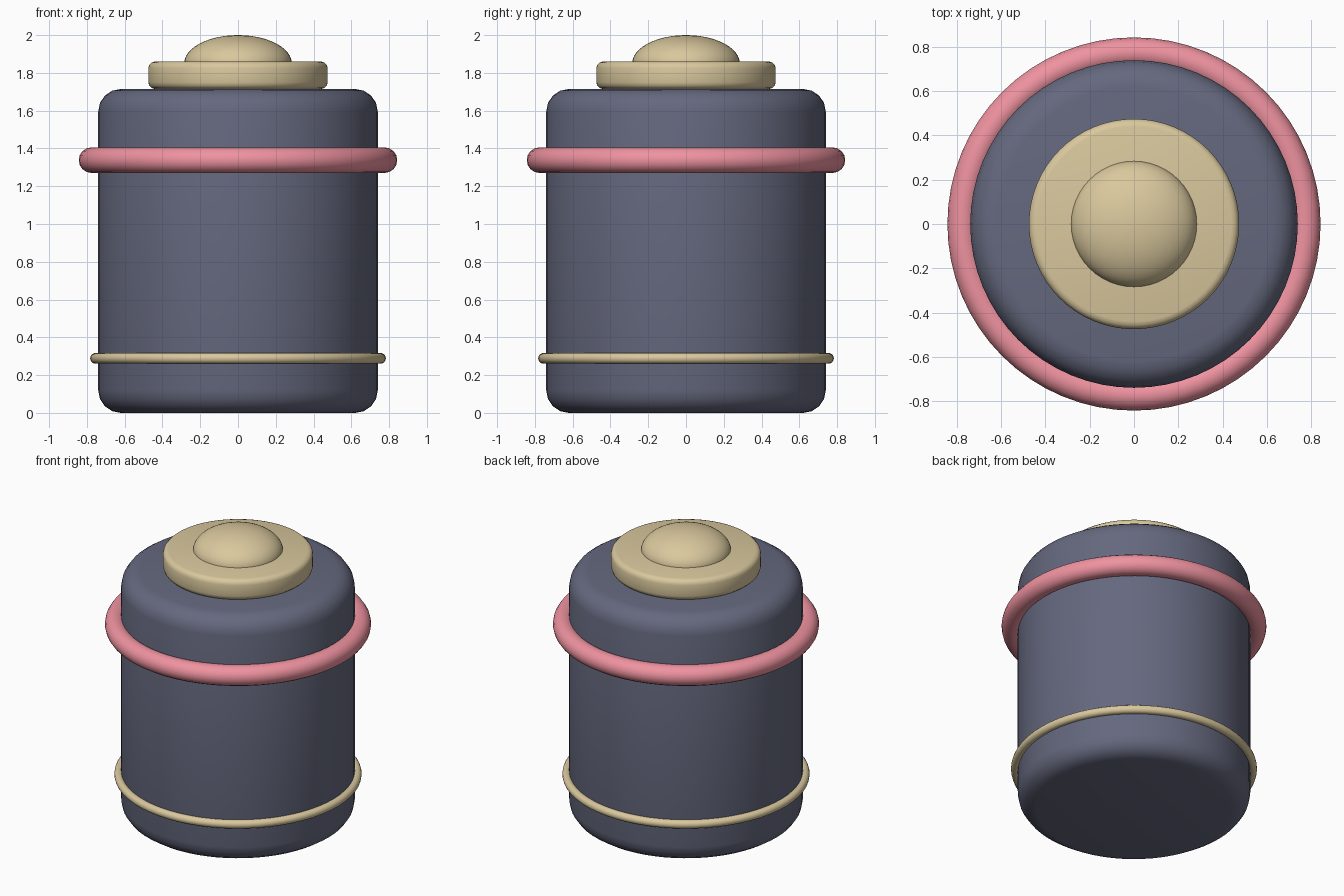
import bpy, math

if "Cube" in bpy.data.objects:
    bpy.data.objects.remove(bpy.data.objects["Cube"])

def material(name, rgb):
    m = bpy.data.materials.new(name)
    m.diffuse_color = (*rgb, 1)
    m.use_nodes = True
    m.node_tree.nodes["Principled BSDF"].inputs["Base Color"].default_value = m.diffuse_color
    return m

slate = material("slate", (0.13, 0.14, 0.21))
pink = material("pink", (0.86, 0.29, 0.35))
cream = material("cream", (0.70, 0.58, 0.34))

def finish(name, mat):
    ob = bpy.context.object
    ob.name = name
    ob.data.materials.append(mat)
    bpy.ops.object.shade_smooth_by_angle(angle=math.radians(40))
    return ob

def rounded_cylinder(name, radius, z0, z1, bevel, segments, mat):
    bpy.ops.mesh.primitive_cylinder_add(vertices=64, radius=radius, depth=z1 - z0,
                                        location=(0, 0, (z0 + z1) / 2))
    ob = bpy.context.object
    mod = ob.modifiers.new("rounded_edges", 'BEVEL')
    mod.width = bevel
    mod.segments = segments
    mod.limit_method = 'ANGLE'
    mod.angle_limit = math.radians(40)
    bpy.ops.object.modifier_apply(modifier=mod.name)
    return finish(name, mat)

def ring(name, major, minor, z, mat):
    bpy.ops.mesh.primitive_torus_add(major_segments=64, minor_segments=16, major_radius=major,
                                     minor_radius=minor, location=(0, 0, z))
    return finish(name, mat)

# Canister body and lid disc
rounded_cylinder("body", 0.74, 0, 1.715, 0.12, 4, slate)
rounded_cylinder("lid", 0.475, 1.715, 1.86, 0.035, 3, cream)

# Bands around the body
ring("upper_band", 0.775, 0.068, 1.338, pink)
ring("lower_band", 0.755, 0.028, 0.289, cream)

# Flattened dome knob on top
bpy.ops.mesh.primitive_uv_sphere_add(segments=48, ring_count=24, radius=1, location=(0, 0, 1.85))
bpy.context.object.scale = (0.285, 0.285, 0.15)
bpy.ops.object.transform_apply(location=False, rotation=False, scale=True)
finish("knob", cream)
